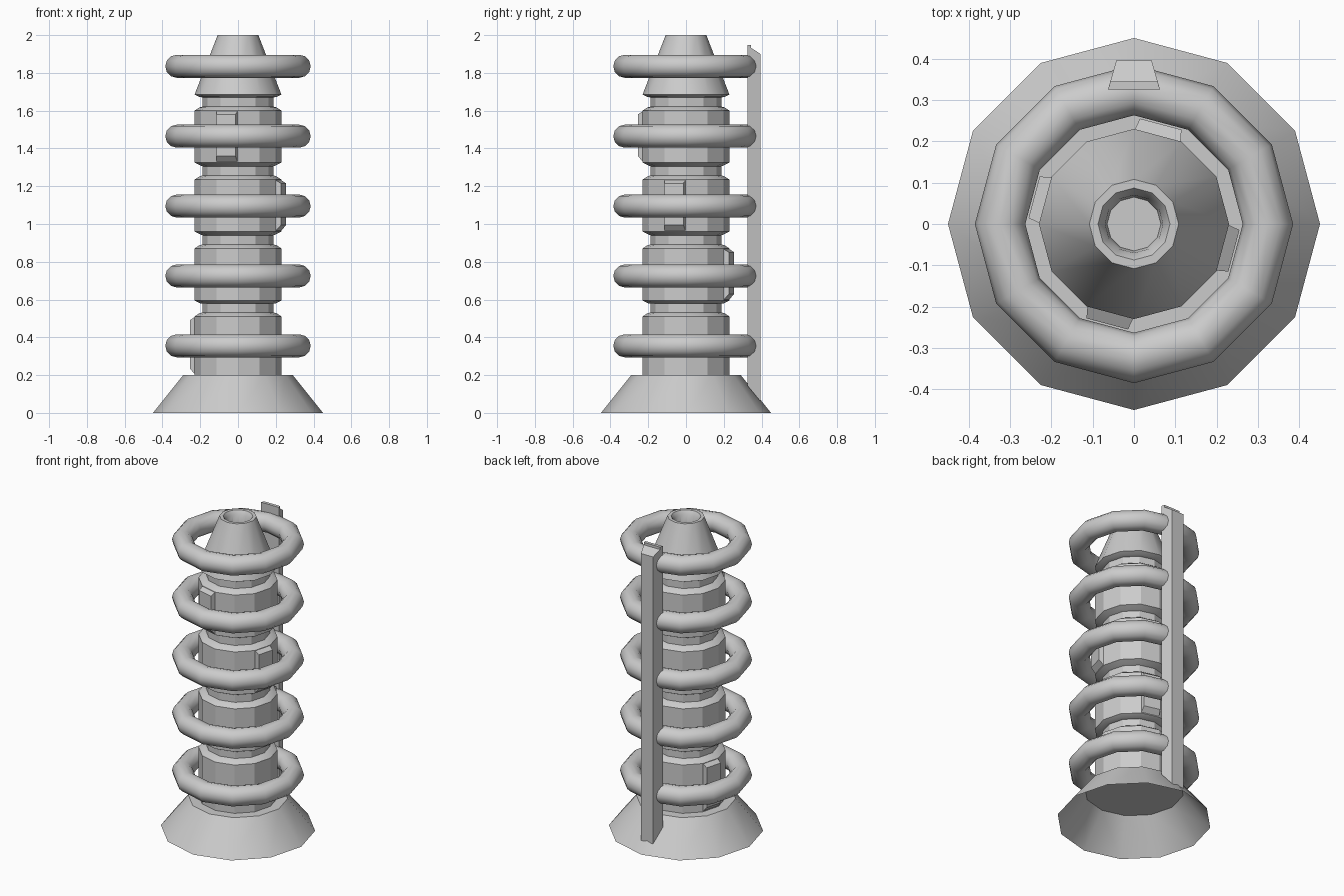
import bpy, bmesh, math
from mathutils import Vector

if "Cube" in bpy.data.objects:
    bpy.data.objects.remove(bpy.data.objects["Cube"])

SIDES = 12
grey = bpy.data.materials.new("light_grey")
grey.diffuse_color = (0.6, 0.6, 0.6, 1)
grey.use_nodes = True
grey.node_tree.nodes["Principled BSDF"].inputs["Base Color"].default_value = grey.diffuse_color


def finish(name, bm, angle=None, recalc=True):
    if recalc:
        bmesh.ops.recalc_face_normals(bm, faces=bm.faces)
    mesh = bpy.data.meshes.new(name)
    bm.to_mesh(mesh)
    bm.free()
    mesh.materials.append(grey)
    obj = bpy.data.objects.new(name, mesh)
    bpy.context.collection.objects.link(obj)
    if angle:
        bpy.ops.object.select_all(action='DESELECT')
        obj.select_set(True)
        bpy.context.view_layer.objects.active = obj
        bpy.ops.object.shade_smooth_by_angle(angle=math.radians(angle))
    return obj


def ring_at(bm, r, z):
    return [bm.verts.new((r * math.cos(math.tau * i / SIDES),
                          r * math.sin(math.tau * i / SIDES), z)) for i in range(SIDES)]


def lathe(name, profile, cap_start=False, cap_end=False, angle=29):
    bm = bmesh.new()
    rings = [ring_at(bm, r, z) for r, z in profile]
    for a, b in zip(rings, rings[1:]):
        for i in range(SIDES):
            j = (i + 1) % SIDES
            bm.faces.new((a[i], a[j], b[j], b[i]))
    if cap_start:
        bm.faces.new(rings[0][::-1])
    if cap_end:
        bm.faces.new(rings[-1])
    return finish(name, bm, angle, recalc=False)


def hull(name, loop_a, loop_b):
    # closed solid between two matching four-point loops
    bm = bmesh.new()
    a = [bm.verts.new(p) for p in loop_a]
    b = [bm.verts.new(p) for p in loop_b]
    bm.faces.new(a)
    bm.faces.new(b)
    for i in range(4):
        j = (i + 1) % 4
        bm.faces.new((a[i], a[j], b[j], b[i]))
    return finish(name, bm)


# flared open base with a flat top
lathe("base_skirt", [(0.45, 0), (0.29, 0.2), (0.23, 0.2)], cap_end=True)

# stacked column with chamfered necks, conical nose and recessed tip
modules = [(0.20, 0.52), (0.595, 0.88), (0.96, 1.245), (1.325, 1.61)]
profile = []
for i, (lo, hi) in enumerate(modules):
    if i == 0:
        profile.append((0.23, lo))
    else:
        profile += [(0.20, lo - 0.015), (0.23, lo)]
    profile += [(0.23, hi - 0.01), (0.205, hi + 0.007),
                (0.187, hi + 0.012), (0.187, hi + 0.06)]
profile += [(0.205, 1.673), (0.23, 1.685), (0.108, 2.0),
            (0.087, 2.0), (0.07, 1.975), (0.065, 1.92)]
lathe("column", profile, cap_start=True, cap_end=True)

# one raised panel per module, stepping a quarter turn each time
for i, (lo, hi) in enumerate(modules):
    mid = math.radians(165 - 90 * i)
    normal = Vector((math.cos(mid), math.sin(mid), 0))
    side = Vector((-math.sin(mid), math.cos(mid), 0))
    apothem = 0.23 * math.cos(math.pi / SIDES)

    def loop(depth, half, z0, z1):
        c = normal * (apothem + depth)
        return [c + side * s * half + Vector((0, 0, z))
                for s, z in ((-1, z0), (1, z0), (1, z1), (-1, z1))]

    hull(f"panel_{i + 1}", loop(-0.005, 0.058, lo, hi - 0.01),
         loop(0.028, 0.052, lo + 0.035, hi - 0.03))

# rings around the column
for i in range(5):
    bm = bmesh.new()
    loops = []
    for k in range(12):
        t = math.tau * k / 12
        loops.append(ring_at(bm, 0.324 + 0.061 * math.cos(t), 0.355 + 0.37 * i + 0.061 * math.sin(t)))
    for k in range(12):
        a, b = loops[k], loops[(k + 1) % 12]
        for s in range(SIDES):
            t = (s + 1) % SIDES
            bm.faces.new((a[s], a[t], b[t], b[s]))
    finish(f"ring_{i + 1}", bm, 40)

# rear rail with bevelled top, bottom following the skirt slope
hull("rear_rail",
     [(-0.063, 0.325, 0.145), (0.063, 0.325, 0.145), (0.043, 0.395, 0.06), (-0.043, 0.395, 0.06)],
     [(-0.063, 0.325, 1.945), (0.063, 0.325, 1.945), (0.043, 0.395, 1.90), (-0.043, 0.395, 1.90)])
# small flat lip on the rail's top edge
hull("rail_lip",
     [(-0.063, 0.325, 1.92), (0.063, 0.325, 1.92), (0.057, 0.345, 1.92), (-0.057, 0.345, 1.92)],
     [(-0.063, 0.325, 1.948), (0.063, 0.325, 1.948), (0.057, 0.345, 1.948), (-0.057, 0.345, 1.948)])
